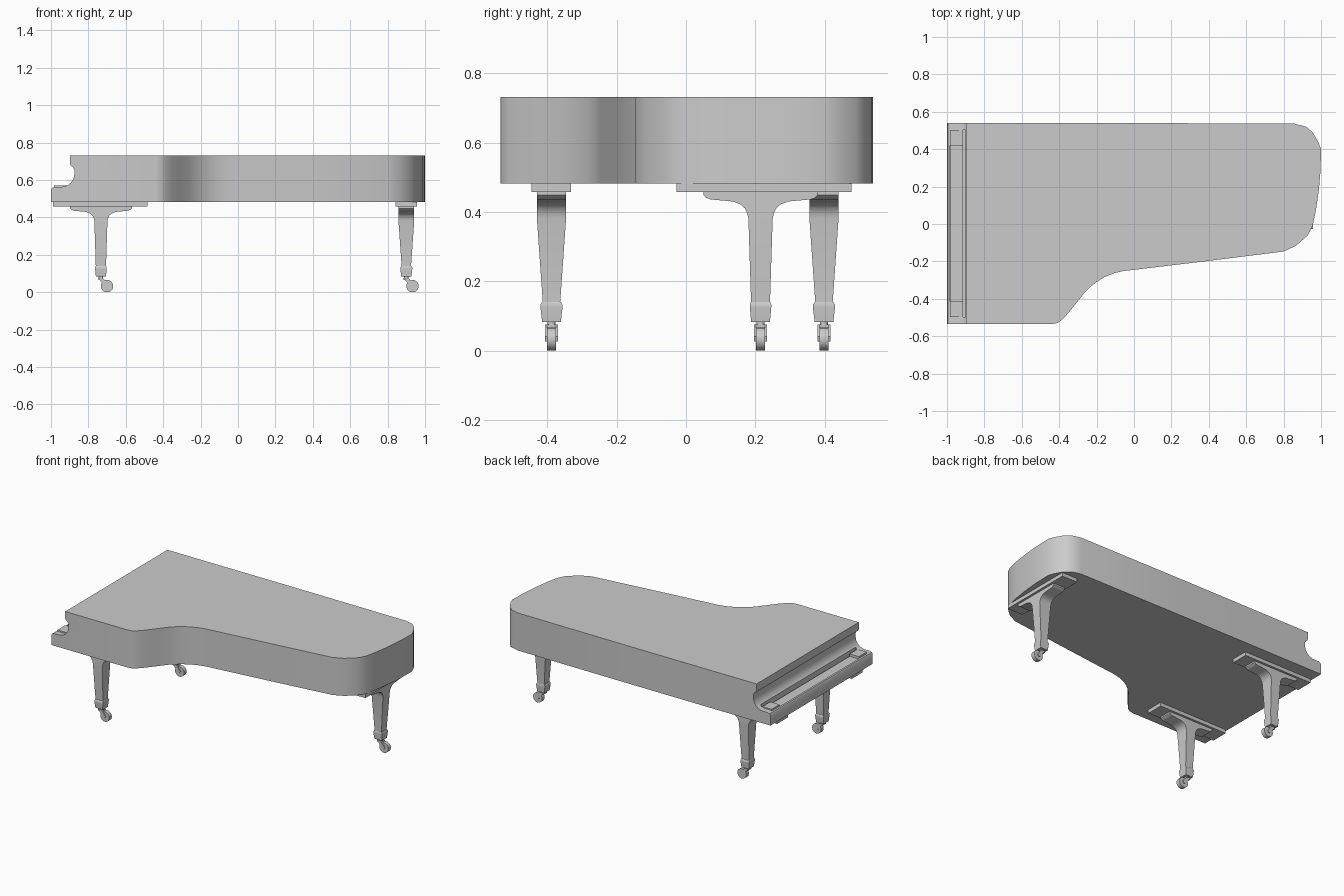
import bpy, bmesh, math
from mathutils import Vector, Matrix

if "Cube" in bpy.data.objects:
    bpy.data.objects.remove(bpy.data.objects["Cube"])


def finish(name, bm, smooth=False):
    bmesh.ops.recalc_face_normals(bm, faces=bm.faces)
    me = bpy.data.meshes.new(name)
    bm.to_mesh(me)
    bm.free()
    ob = bpy.data.objects.new(name, me)
    bpy.context.collection.objects.link(ob)
    if smooth:
        shade(ob)
    return ob


def shade(ob):
    bpy.ops.object.select_all(action='DESELECT')
    ob.select_set(True)
    bpy.context.view_layer.objects.active = ob
    bpy.ops.object.shade_smooth_by_angle(angle=math.radians(35))


def prism(name, pts, vec):
    bm = bmesh.new()
    f = bm.faces.new([bm.verts.new(p) for p in pts])
    r = bmesh.ops.extrude_face_region(bm, geom=[f])
    bmesh.ops.translate(bm, vec=vec, verts=[v for v in r['geom'] if isinstance(v, bmesh.types.BMVert)])
    return finish(name, bm)


def box(name, x0, x1, y0, y1, z0, z1):
    return prism(name, [(x0, y0, z0), (x1, y0, z0), (x1, y1, z0), (x0, y1, z0)], (0, 0, z1 - z0))


def loft(name, rungs, centre, turned=False):
    # stacked rectangles: (half length, half width, z)
    bm = bmesh.new()
    rings = []
    for a, b, z in rungs:
        if turned:
            a, b = b, a
        rings.append([bm.verts.new((centre[0] + sx * a, centre[1] + sy * b, z))
                      for sx, sy in ((-1, -1), (1, -1), (1, 1), (-1, 1))])
    for r, s in zip(rings, rings[1:]):
        for i in range(4):
            j = (i + 1) % 4
            bm.faces.new((r[i], r[j], s[j], s[i]))
    bm.faces.new(rings[0])
    bm.faces.new(rings[-1])
    return finish(name, bm, True)


def cylinder(name, r, depth, loc, axis='Z', n=24):
    bm = bmesh.new()
    bmesh.ops.create_cone(bm, cap_ends=True, segments=n, radius1=r, radius2=r, depth=depth)
    rot = Matrix.Rotation(math.pi / 2, 4, 'X') if axis == 'Y' else Matrix()
    bm.transform(Matrix.Translation(loc) @ rot)
    return finish(name, bm, True)


def cut(ob, cutter):
    cutter.hide_render = True
    m = ob.modifiers.new("cut", 'BOOLEAN')
    m.operation, m.solver, m.object = 'DIFFERENCE', 'EXACT', cutter
    bpy.ops.object.select_all(action='DESELECT')
    bpy.context.view_layer.objects.active = ob
    ob.select_set(True)
    bpy.ops.object.modifier_apply(modifier=m.name)
    bpy.data.objects.remove(cutter, do_unlink=True)


# Case: plan outline raised to the lid
outline = [(-1, -.535), (-.44, -.535), (-.41, -.53), (-.385, -.513), (-.35, -.475), (-.31, -.425),
           (-.26, -.362), (-.23, -.333), (-.2, -.31), (-.16, -.285), (-.11, -.264), (-.06, -.252),
           (0, -.245), (.4, -.197), (.80, -.147), (.865, -.117), (.93, -.06), (.955, -.01), (.972, .07),
           (.988, .18), (.997, .28), (1, .40), (.985, .44), (.955, .49), (.92, .52), (.86, .536), (0, .54), (-1, .54)]
case = prism("piano_case", [(x, y, .482) for x, y in outline], (0, 0, .25))

# Scrolled keyboard end, cut through the full width
scroll = [(-1.1, .548), (-1, .548), (-.994, .558), (-.98, .563), (-.935, .564), (-.912, .571), (-.893, .586),
          (-.879, .608), (-.875, .63), (-.875, .655), (-.881, .668), (-.895, .677), (-.898, .685), (-.898, .8), (-1.1, .8)]
cut(case, prism("scroll_cutter", [(x, -.7, z) for x, z in scroll], (0, 1.4, 0)))
cut(case, box("key_bed_cutter", -.985, -.9, -.497, .503, .525, .60))
shade(case)

# Keyboard: end blocks and key slab in the recess
for side, y0, y1 in (("right", -.497, -.415), ("left", .42, .503)):
    box("key_block_" + side, -.983, -.915, y0, y1, .52, .572)
box("keys", -.980, -.915, -.415, .42, .52, .556)

# Legs with mounting plates, flared brackets, feet and casters
flare = [(.027, .0245, .13), (.035, .042, .38), (.038, .042, .395), (.045, .042, .41), (.057, .042, .421),
         (.08, .042, .43), (.145, .042, .436), (.158, .042, .441), (.165, .042, .448), (.165, .042, .460)]
foot = [(.027, .027, .083), (.031, .032, .125), (.031, .032, .132), (.028, .027, .140)]
for name, x, y, turned in (("front_right", -.733, -.388, False), ("front_left", -.733, .398, False),
                           ("tail", .90, .215, True)):
    loft("leg_" + name, flare, (x, y), turned)
    loft("foot_" + name, foot, (x, y), turned)
    off = (.01 if turned else -.004)
    plate = [(.253, .057, .458), (.253, .057, .483)]
    loft("plate_" + name, plate, (x, y + off) if turned else (x + off, y), turned)
    # caster: stem, wheel and two fork cheeks
    cylinder("caster_stem_" + name, .012, .02, (x, y, .077), n=16)
    wx = x + .033
    cylinder("caster_wheel_" + name, .033, .027, (wx, y, .033), 'Y')
    fork = [(x - .014, .075), (x + .012, .075), (wx + .008, .04), (wx + .004, .026), (wx - .008, .026)]
    for s in (-1, 1):
        prism("caster_fork_" + name, [(px, y + s * .0135, pz) for px, pz in fork], (0, s * .005, 0))
    box("caster_bridge_" + name, x - .014, x + .012, y - .0185, y + .0185, .066, .075)
